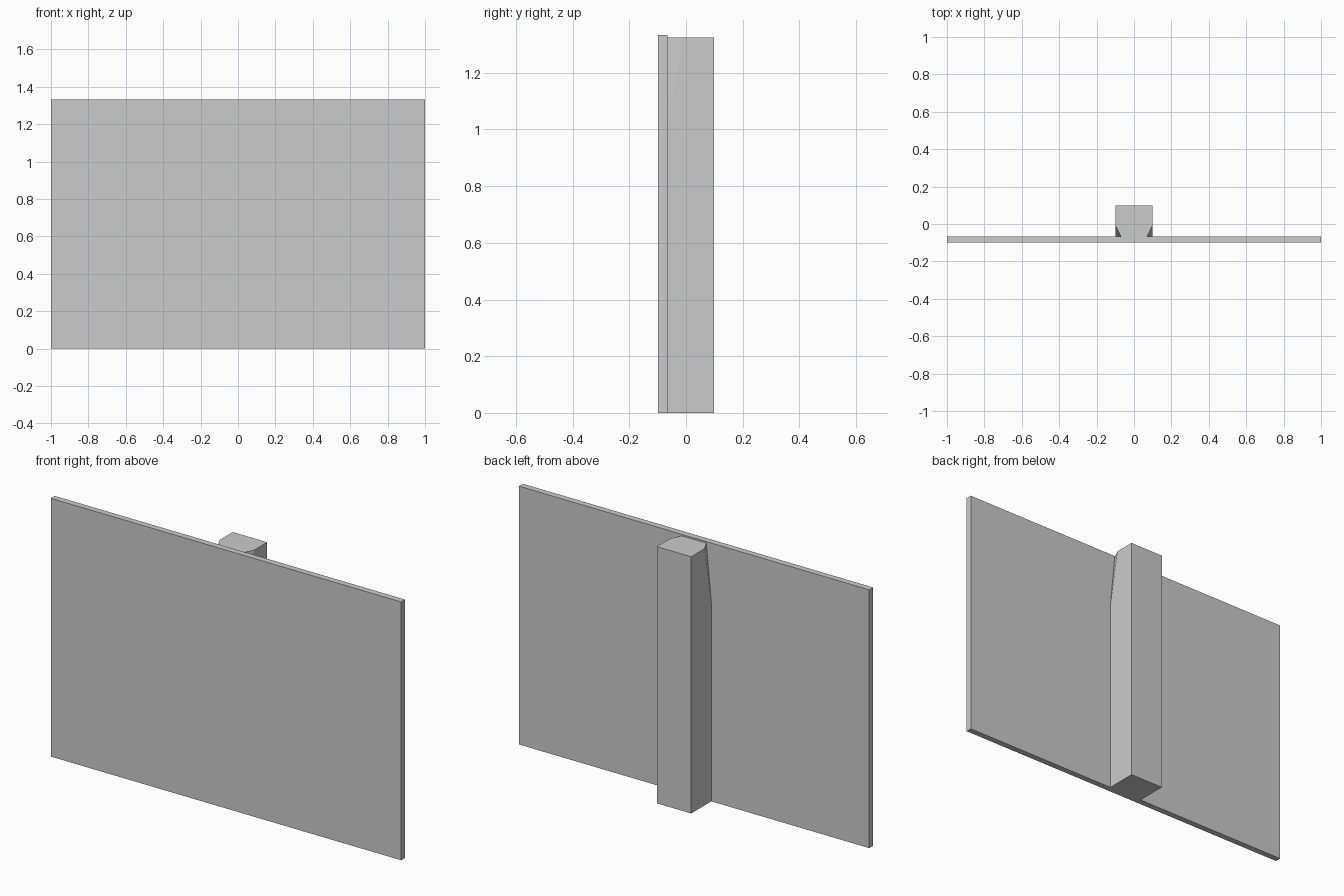
import bpy, bmesh
from mathutils import Vector

if "Cube" in bpy.data.objects:
    bpy.data.objects.remove(bpy.data.objects["Cube"])


def box(name, lo, hi):
    bm = bmesh.new()
    bmesh.ops.create_cube(bm, size=1)
    lo, hi = Vector(lo), Vector(hi)
    for v in bm.verts:
        v.co = Vector([l + (c + 0.5) * (h - l) for c, l, h in zip(v.co, lo, hi)])
    return name, bm


def finish(name, bm):
    bmesh.ops.recalc_face_normals(bm, faces=bm.faces)
    mesh = bpy.data.meshes.new(name)
    bm.to_mesh(mesh)
    bm.free()
    obj = bpy.data.objects.new(name, mesh)
    bpy.context.collection.objects.link(obj)
    return obj


FRONT, JOIN, BACK = -0.098, -0.066, 0.098
POST_TOP = 1.325

# Wide thin board
finish(*box("board", (-1, FRONT, 0), (1, JOIN, 1.333)))

# Square post behind the board, with its two upper front corners cut off
name, post = box("post", (-0.098, JOIN, 0), (0.098, BACK, POST_TOP))
for s in (-1, 1):
    a = Vector((s * 0.098, -0.01, POST_TOP))
    b = Vector((s * 0.07, JOIN, POST_TOP))
    c = Vector((s * 0.098, JOIN, 1.03))
    normal = (b - a).cross(c - a).normalized()
    if normal.x * s < 0:
        normal.negate()
    cut = bmesh.ops.bisect_plane(
        post, geom=post.verts[:] + post.edges[:] + post.faces[:],
        plane_co=a, plane_no=normal, clear_outer=True)
    edges = [e for e in cut["geom_cut"] if isinstance(e, bmesh.types.BMEdge)]
    bmesh.ops.holes_fill(post, edges=edges, sides=0)
finish(name, post)
